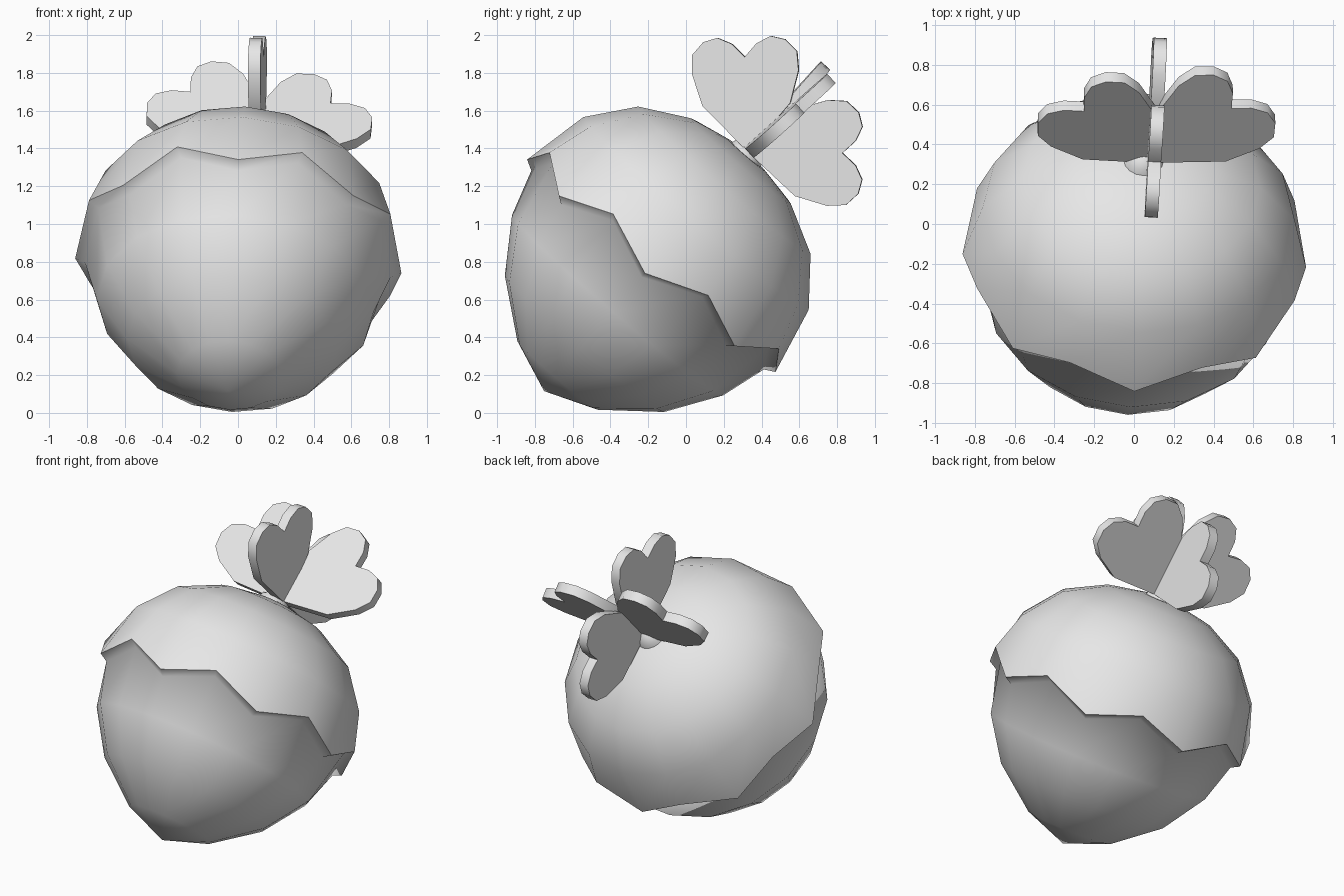
import bpy, bmesh, math
from mathutils import Vector, Matrix

cube = bpy.data.objects.get("Cube")
if cube:
    bpy.data.objects.remove(cube, do_unlink=True)

grey = bpy.data.materials.new("light_grey")
grey.use_nodes = True
grey.diffuse_color = (0.8, 0.8, 0.8, 1)
grey.node_tree.nodes["Principled BSDF"].inputs["Base Color"].default_value = (0.8, 0.8, 0.8, 1)

SIDES = 16


def frame(origin, side, up):
    """Matrix with local z along up and local x as near as possible to side."""
    z = up.normalized()
    x = (side - z * side.dot(z)).normalized()
    y = z.cross(x)
    m = Matrix((x, y, z)).transposed().to_4x4()
    m.translation = origin
    return m


def add_object(name, bm, matrix, angle):
    bmesh.ops.recalc_face_normals(bm, faces=bm.faces)
    mesh = bpy.data.meshes.new(name)
    bm.to_mesh(mesh)
    bm.free()
    mesh.materials.append(grey)
    obj = bpy.data.objects.new(name, mesh)
    bpy.context.collection.objects.link(obj)
    obj.matrix_world = matrix
    bpy.ops.object.select_all(action="DESELECT")
    obj.select_set(True)
    bpy.context.view_layer.objects.active = obj
    bpy.ops.object.shade_smooth_by_angle(angle=math.radians(angle))


def lathe(profile):
    """Spin (radius, height) points; height may be a function of the side index."""
    bm = bmesh.new()
    rings = []
    for r, h in profile:
        if r == 0:
            rings.append([bm.verts.new((0, 0, h))] * SIDES)
            continue
        ring = []
        for i in range(SIDES):
            a = math.tau * i / SIDES
            z = h(i) if callable(h) else h
            ring.append(bm.verts.new((r * math.cos(a), r * math.sin(a), z)))
        rings.append(ring)
    for low, high in zip(rings, rings[1:]):
        for i in range(SIDES):
            j = (i + 1) % SIDES
            bm.faces.new(list(dict.fromkeys((low[i], low[j], high[j], high[i]))))
    return bm


def rim(i):
    return 0.025 if i % 2 == 0 else 0.15


def under_rim(i):
    return rim(i) - 0.03


# Tilted fruit axis
center = Vector((0, -0.2, 0.76))
axis = Vector((0.06, 0.65, 0.76)).normalized()
fruit = frame(center, Vector((1, 0, 0)), axis)

# Round body with a blunt lower point, flaring out to meet the zigzag rim
add_object("body", lathe([(0, -0.85), (0.28, -0.74), (0.555, -0.52), (0.735, -0.25),
                          (0.81, under_rim), (0.865, rim)]), fruit, 180)

# Domed cap with a zigzag edge, flattened near the stem
add_object("cap", lathe([(0.865, rim), (0.785, 0.39), (0.6, 0.622), (0.35, 0.755),
                         (0.13, 0.8), (0, 0.8)]), fruit, 60)

# Short stem
stem = fruit.copy()
stem.translation = center + axis * 0.77
add_object("stem", lathe([(0.11, 0), (0.09, 0.06), (0.03, 0.1), (0, 0.1)]), stem, 40)

# Four heart leaves in two crossed planes
leaf_axis = Vector((0.04, 0.7, 0.7)).normalized()
blade_normal = Vector((1, -0.06, -0.02)).normalized()
sideways = Vector((0.99, 0, -0.1)).normalized()
cross = blade_normal.cross(leaf_axis).normalized()
leaf_base = Vector((0.1, 0.33, 1.38))
half = [(0.23, 0.25), (0.28, 0.42), (0.275, 0.52), (0.215, 0.585), (0.14, 0.605), (0.065, 0.57)]
outline = [(0, 0)] + half + [(0, 0.5)] + [(-x, z) for x, z in reversed(half)]


def leaf(name, direction, normal, scale):
    bm = bmesh.new()
    t = 0.033
    face = bm.faces.new([bm.verts.new((x * scale, -t, z * scale)) for x, z in outline])
    grown = bmesh.ops.extrude_face_region(bm, geom=[face])["geom"]
    moved = [v for v in grown if isinstance(v, bmesh.types.BMVert)]
    bmesh.ops.translate(bm, verts=moved, vec=(0, 2 * t, 0))
    # Close the side left open by the extrusion
    bmesh.ops.holes_fill(bm, edges=[e for e in bm.edges if e.is_boundary])
    add_object(name, bm, frame(leaf_base, direction.cross(normal), direction), 40)


leaf("upper_leaf", leaf_axis * 0.68 + cross * 0.73, blade_normal, 1.01)
leaf("back_leaf", leaf_axis * 0.7 - cross * 0.71, blade_normal, 1)
leaf("left_leaf", leaf_axis * 0.72 + sideways * 0.7, cross, 1.06)
leaf("right_leaf", leaf_axis * 0.72 - sideways * 0.72, cross, 1.06)
